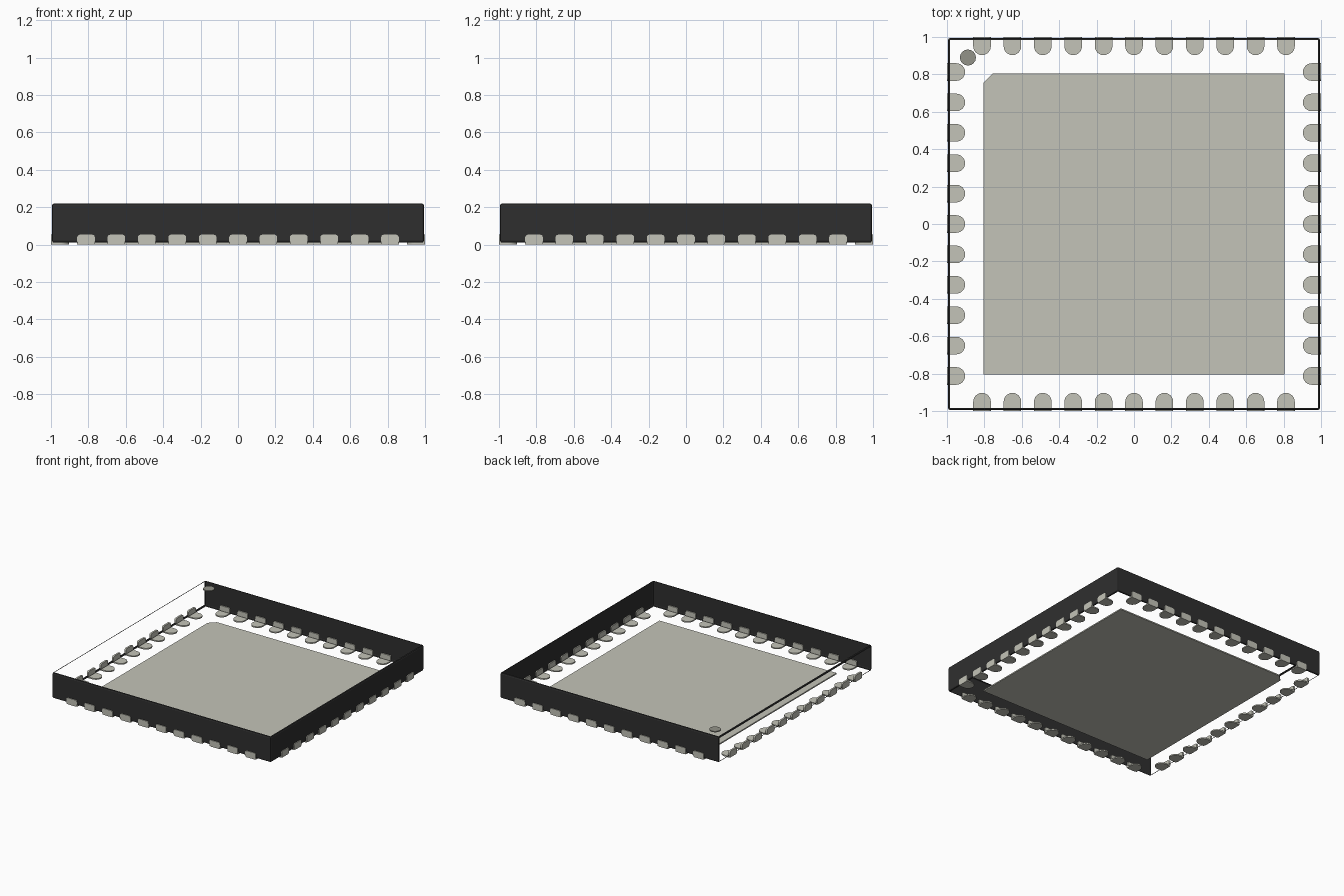
import bpy, bmesh
from math import pi, sin, cos
from mathutils import Matrix, Vector

cube = bpy.data.objects.get("Cube")
if cube:
    bpy.data.objects.remove(cube)


def material(name, rgb):
    m = bpy.data.materials.new(name)
    m.use_nodes = True
    m.diffuse_color = (*rgb, 1)
    bsdf = next(n for n in m.node_tree.nodes if n.type == 'BSDF_PRINCIPLED')
    bsdf.inputs["Base Color"].default_value = (*rgb, 1)
    return m


BLACK = material("black plastic", (0.028, 0.028, 0.028))
METAL = material("pale metal", (0.55, 0.55, 0.48))
GREY = material("marker grey", (0.29, 0.29, 0.25))


def prism(bm, points, low, high, matrix=Matrix()):
    """Extrude an outline from low to high along its local z."""
    base = bm.faces.new([bm.verts.new((x, y, low)) for x, y in points])
    res = bmesh.ops.extrude_face_region(bm, geom=[base], use_keep_orig=True)
    verts = [v for v in res["geom"] if isinstance(v, bmesh.types.BMVert)]
    bmesh.ops.translate(bm, verts=verts, vec=(0, 0, high - low))
    bmesh.ops.transform(bm, matrix=matrix, verts=list(base.verts) + verts)


def arc(cx, cy, r, start, end, steps):
    return [(cx + r * cos(start + (end - start) * i / steps),
             cy + r * sin(start + (end - start) * i / steps)) for i in range(steps + 1)]


def mesh_from(bm, name, mat):
    bmesh.ops.recalc_face_normals(bm, faces=bm.faces[:])
    mesh = bpy.data.meshes.new(name)
    bm.to_mesh(mesh)
    bm.free()
    mesh.materials.append(mat)
    return mesh


def place(name, mesh, matrix=Matrix()):
    ob = bpy.data.objects.new(name, mesh)
    bpy.context.collection.objects.link(ob)
    ob.matrix_world = matrix
    return ob


# Package shell: bevelled box, open at top, bottom and the -x side
bm = bmesh.new()
bmesh.ops.create_cube(bm, size=1, matrix=Matrix.Translation((0, 0, 0.115))
                      @ Matrix.Diagonal((1.988, 1.988, 0.21, 1)))
bmesh.ops.bevel(bm, geom=bm.edges[:], offset=0.011, segments=2, profile=0.5, affect='EDGES')
bmesh.ops.recalc_face_normals(bm, faces=bm.faces[:])
opened = [f for f in bm.faces if f.calc_area() > 0.1
          and (abs(f.normal.z) > 0.9 or f.normal.x < -0.9)]
bmesh.ops.delete(bm, geom=opened, context='FACES')
shell_mesh = bpy.data.meshes.new("package_shell")
bm.to_mesh(shell_mesh)
bm.free()
shell_mesh.materials.append(BLACK)
place("package_shell", shell_mesh)

# Thermal pad with one clipped corner
s, clip = 0.805, 0.05
bm = bmesh.new()
prism(bm, [(-s, -s), (s, -s), (s, s), (-s + clip, s), (-s, s - clip)], 0, 0.01)
place("thermal_pad", mesh_from(bm, "thermal_pad", METAL))

# Corner marker disc
bm = bmesh.new()
prism(bm, arc(-0.888, 0.89, 0.043, 0, 2 * pi * 15 / 16, 15), 0.212, 0.22)
place("corner_marker", mesh_from(bm, "corner_marker", GREY))

# One lead on the back edge: round-ended foot plus rounded end plate
half, top, r = 0.047, 0.053, 0.014
bm = bmesh.new()
foot = [(half, 0.996), (-half, 0.996)] + arc(0, 0.903 + half, half, pi, 2 * pi, 12)
prism(bm, foot, 0, 0.01)
plate = []
for i, (sx, sz) in enumerate([(1, 1), (-1, 1), (-1, 0), (1, 0)]):
    cz = top - r if sz else r
    plate += arc(sx * (half - r), cz, r, i * pi / 2, (i + 1) * pi / 2, 4)
prism(bm, plate, -1.0, -0.985, Matrix.Rotation(pi / 2, 4, 'X'))
lead_mesh = mesh_from(bm, "lead", METAL)

# Eleven leads on each of the four sides
for turn, side in enumerate(["back", "right", "front", "left"]):
    spin = Matrix.Rotation(turn * pi / 2, 4, 'Z')
    for n in range(11):
        shift = Matrix.Translation(Vector(((n - 5) * 0.1625, 0, 0)))
        place(f"lead_{side}_{n + 1}", lead_mesh, spin @ shift)
